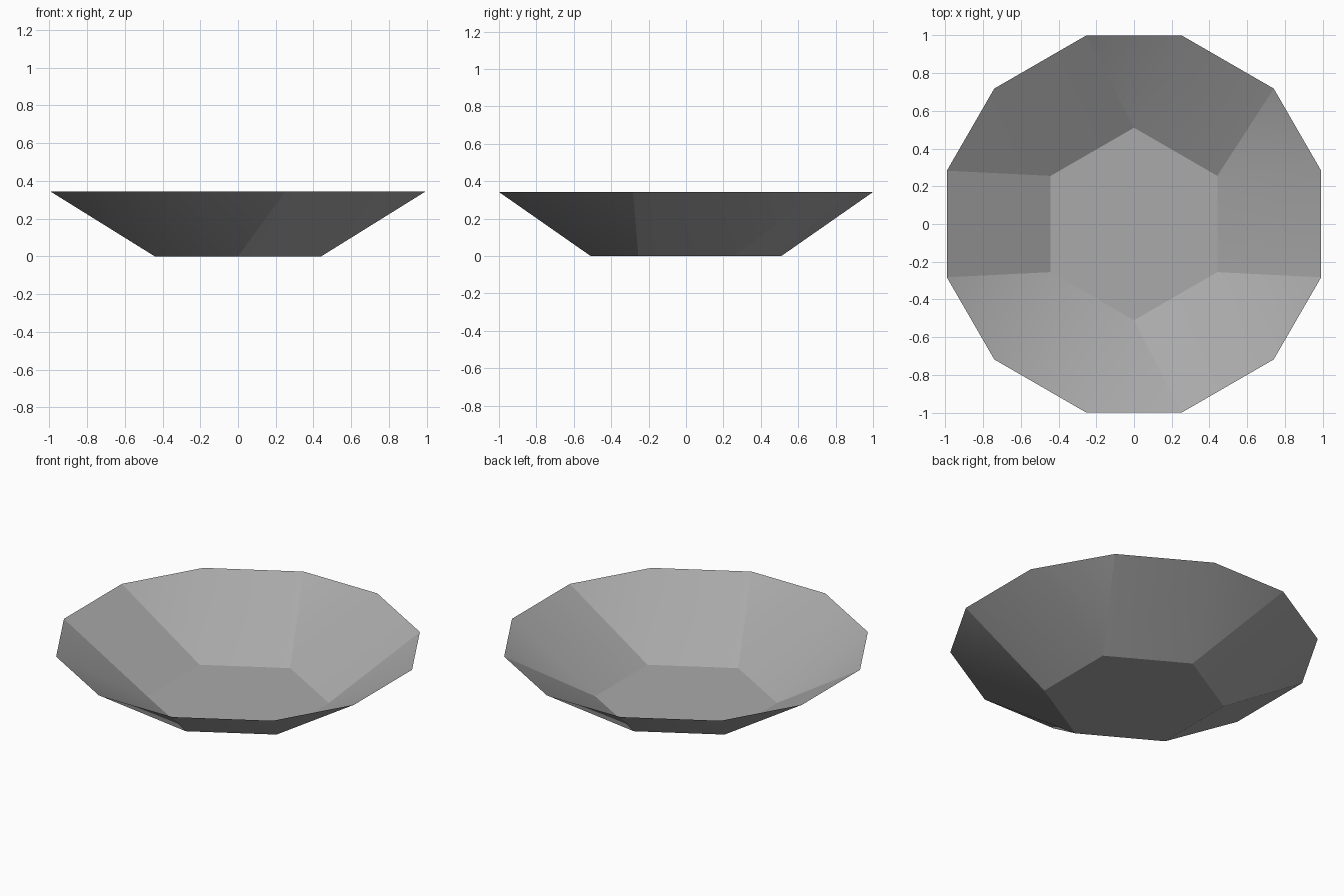
import bpy, bmesh
from math import cos, sin, radians

cube = bpy.data.objects.get("Cube")
if cube:
    bpy.data.objects.remove(cube, do_unlink=True)

BASE_RADIUS, HEIGHT, SPREAD = 0.51, 0.342, 14.1
RIM_RADIUS = 1 / cos(radians(SPREAD))

grey = bpy.data.materials.new("mid_grey")
grey.use_nodes = True
colour = (0.4, 0.4, 0.4, 1)
grey.diffuse_color = colour
grey.node_tree.nodes["Principled BSDF"].inputs["Base Color"].default_value = colour

bm = bmesh.new()


def point(radius, degrees, z):
    a = radians(degrees)
    return bm.verts.new((radius * cos(a), radius * sin(a), z))


# Hexagonal floor; every corner fans out to a pair of rim points
corners = [30 + 60 * i for i in range(6)]
floor = [point(BASE_RADIUS, a, 0) for a in corners]
rim = [[point(RIM_RADIUS, a + s * SPREAD, HEIGHT) for s in (-1, 1)] for a in corners]
bm.faces.new(floor)

# Sloping walls: a triangle at each corner, a trapezoid along each side
for i in range(6):
    j = (i + 1) % 6
    bm.faces.new((floor[i], rim[i][1], rim[i][0])).smooth = True
    bm.faces.new((floor[i], floor[j], rim[j][0], rim[i][1])).smooth = True

# Creases around the floor and up one side of each corner
for i in range(6):
    bm.edges.get((floor[i], floor[(i + 1) % 6])).smooth = False
    side = 0 if i == 3 else 1
    bm.edges.get((floor[i], rim[i][side])).smooth = False

bmesh.ops.recalc_face_normals(bm, faces=bm.faces)
if bm.faces[:][0].normal.z < 0:
    bmesh.ops.reverse_faces(bm, faces=bm.faces)

mesh = bpy.data.meshes.new("shallow_bowl")
bm.to_mesh(mesh)
bm.free()
mesh.materials.append(grey)
bowl = bpy.data.objects.new("shallow_bowl", mesh)
bpy.context.collection.objects.link(bowl)
